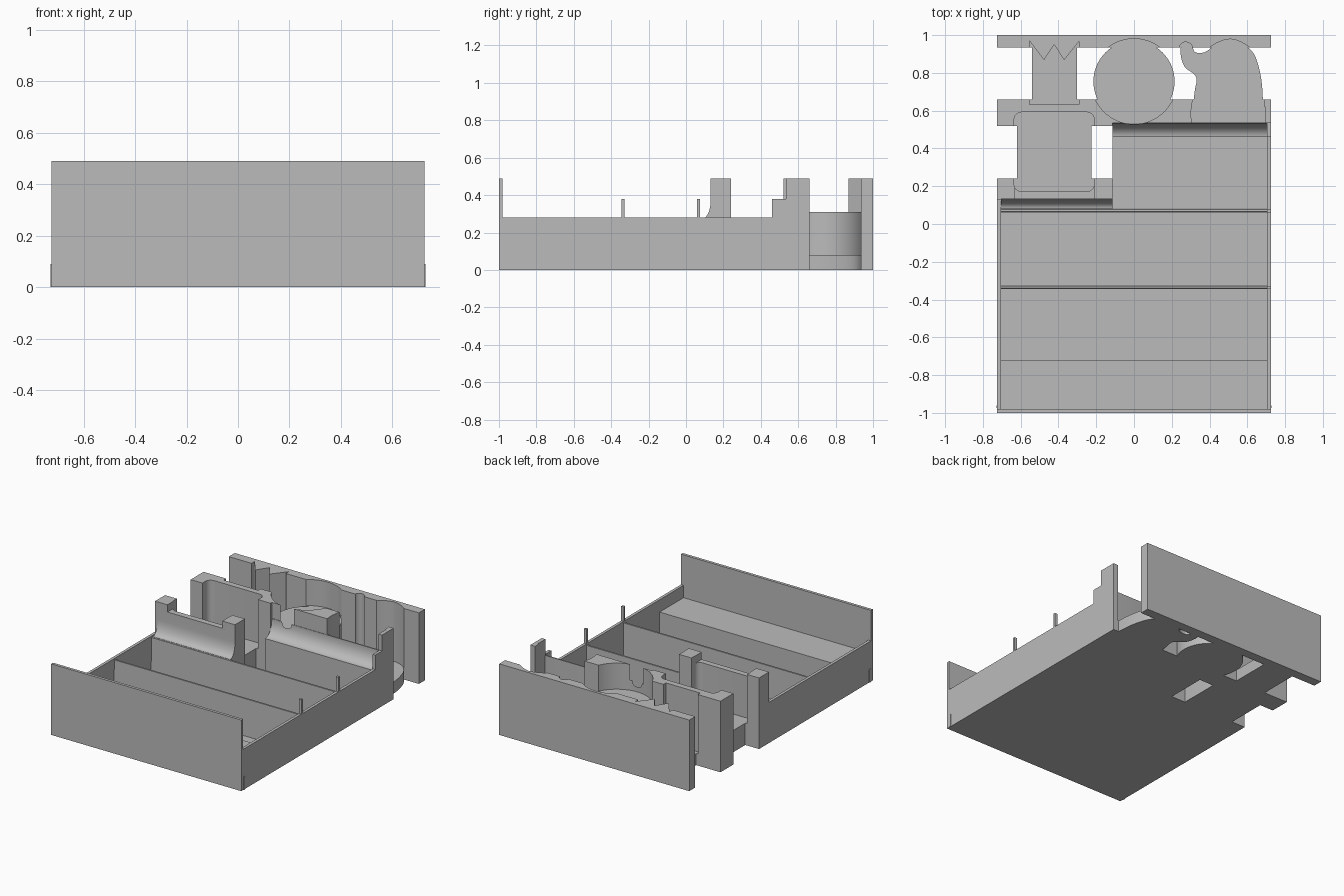
import bpy, bmesh, math

if "Cube" in bpy.data.objects:
    bpy.data.objects.remove(bpy.data.objects["Cube"])

grey = bpy.data.materials.new("plain grey")
grey.diffuse_color = (0.5, 0.5, 0.5, 1)
grey.use_nodes = True
grey.node_tree.nodes["Principled BSDF"].inputs["Base Color"].default_value = grey.diffuse_color


def prism(name, pts, lo, hi, axis="z", smooth=False):
    """Extrude an outline: (x, y) along z, or (y, z) along x."""
    def place(p, t):
        return (p[0], p[1], t) if axis == "z" else (t, p[0], p[1])
    bm = bmesh.new()
    a = [bm.verts.new(place(p, lo)) for p in pts]
    b = [bm.verts.new(place(p, hi)) for p in pts]
    bm.faces.new(a)
    bm.faces.new(b)
    for i in range(len(pts)):
        j = (i + 1) % len(pts)
        bm.faces.new((a[i], a[j], b[j], b[i]))
    bmesh.ops.recalc_face_normals(bm, faces=bm.faces)
    me = bpy.data.meshes.new(name)
    bm.to_mesh(me)
    bm.free()
    me.materials.append(grey)
    ob = bpy.data.objects.new(name, me)
    bpy.context.collection.objects.link(ob)
    if smooth:
        shade(ob)
    return ob


def shade(ob):
    bpy.ops.object.select_all(action="DESELECT")
    ob.select_set(True)
    bpy.context.view_layer.objects.active = ob
    bpy.ops.object.shade_smooth_by_angle(angle=math.radians(30))


def rect(x0, x1, y0, y1):
    return [(x0, y0), (x1, y0), (x1, y1), (x0, y1)]


def box(name, x0, x1, y0, y1, z0, z1):
    return prism(name, rect(x0, x1, y0, y1), z0, z1)


def rounded(x0, x1, y0, y1, r, n=6):
    pts = []
    for k, (cx, cy) in enumerate(rect(x0 + r, x1 - r, y0 + r, y1 - r)):
        for i in range(n + 1):
            t = math.pi * (1 + k / 2 + i / n / 2)
            pts.append((cx + r * math.cos(t), cy + r * math.sin(t)))
    return pts


def circle(cx, cy, r, n=64):
    return [(cx + r * math.cos(2 * math.pi * i / n),
             cy + r * math.sin(2 * math.pi * i / n)) for i in range(n)]


def closed_curve(ctrl, n=5):
    """Smooth closed outline through control points."""
    out, m = [], len(ctrl)
    for i in range(m):
        p = [ctrl[(i + k - 1) % m] for k in range(4)]
        for s in range(n):
            t = s / n
            out.append(tuple(0.5 * (2 * b + (c - a) * t + (2 * a - 5 * b + 4 * c - d) * t * t
                                    + (3 * b - a - 3 * c + d) * t ** 3) for a, b, c, d in zip(*p)))
    return out


def grow(pts, s, cx, cy):
    return [(cx + (x - cx) * s, cy + (y - cy) * s) for x, y in pts]


def scoop(y0, y1, z0, z1, back, top):
    """Side profile with a concave flare between two heights."""
    arc = [(y0 + (y1 - y0) * math.sin(i * math.pi / 20),
            z1 - (z1 - z0) * math.cos(i * math.pi / 20)) for i in range(11)]
    return [(back, 0), (y0, 0)] + arc + [(y1, top), (back, top)]


W, H, SIDE = 0.725, 0.49, 0.28

# tray floor and outer walls
box("floor", -W, W, -1, 0.14, 0, 0.015)
box("rear_floor", -0.115, W, 0.14, 0.47, 0, 0.015)
box("front_wall", -W, W, -1, -0.98, 0, H)
box("left_side_wall", -W, -0.705, -0.98, 0.14, 0, SIDE)
box("right_side_wall", 0.705, W, -0.98, 0.54, 0, SIDE)
box("right_wall_step", 0.705, W, 0.46, 0.54, SIDE, 0.38)
box("front_platform", -0.705, 0.705, -0.98, -0.72, 0.015, 0.195)

# dividers with a thin post at the right end
for i, y in enumerate((-0.345, 0.06)):
    prism(f"divider_{i + 1}", [(y, 0.015), (y + 0.022, 0.015), (y + 0.017, 0.27), (y + 0.005, 0.27)],
          -0.705, 0.705, "x")
    box(f"divider_post_{i + 1}", 0.705, W, y, y + 0.016, SIDE, 0.38)
for s in (-1, 1):
    box("side_tab", min(s * W, s * 0.729), max(s * W, s * 0.729), -0.975, -0.96, 0, 0.09)

# holder walls
left_wall = prism("left_holder_wall", scoop(0.08, 0.132, 0.27, 0.37, 0.24, H), -0.705, -0.115, "x")
left_post = box("left_holder_post", -W, -0.705, 0.13, 0.24, 0, H)
middle_left = box("middle_wall_left", -W, -0.115, 0.52, 0.66, 0, H)
middle_right = box("middle_wall_right", -0.115, W, 0.535, 0.66, 0, H)
flare = prism("rear_flare", scoop(0.46, 0.532, 0.27, 0.37, 0.54, 0.38), -0.115, 0.705, "x")
back_wall = prism("back_wall", [(-W, 1), (-W, 0.935), (-0.53, 0.935), (-0.53, 0.865), (-0.31, 0.865),
                                (-0.31, 0.935), (W, 0.935), (W, 1)], 0, H)

# token outlines
animal = closed_curve([(0.32, 0.545), (0.5, 0.54), (0.675, 0.545), (0.682, 0.66), (0.67, 0.79),
                       (0.635, 0.9), (0.577, 0.95), (0.508, 0.972), (0.434, 0.95), (0.376, 0.91),
                       (0.323, 0.91), (0.307, 0.945), (0.275, 0.957), (0.248, 0.935), (0.25, 0.88),
                       (0.27, 0.83), (0.312, 0.798), (0.332, 0.765), (0.32, 0.69)])
crown = [(-0.552, 0.633), (-0.29, 0.633), (-0.29, 0.968), (-0.37, 0.868), (-0.423, 0.95),
         (-0.476, 0.868), (-0.552, 0.968)]

# raised token seats
prism("square_seat", rounded(-0.62, -0.225, 0.185, 0.587, 0.035), 0, 0.15, smooth=True)
prism("round_seat", circle(0, 0.755, 0.215), 0, 0.31, smooth=True)
box("crown_seat", -0.54, -0.303, 0.645, 0.96, 0, 0.08)
prism("animal_seat", animal, 0, 0.08, smooth=True)

# pockets cut into the walls
pockets = [
    (prism("square_pocket", rounded(-0.635, -0.21, 0.172, 0.592, 0.04), 0.15, 1), (left_wall, middle_left)),
    (box("grip_notch", -0.63, -0.212, 0.1, 0.3, 0.44, 1), (left_wall,)),
    (prism("crown_pocket", crown, 0.08, 1), (middle_left, back_wall)),
    (prism("round_pocket", circle(0, 0.755, 0.226), 0.31, 1), (middle_left, middle_right, flare, back_wall)),
    (prism("animal_pocket", grow(animal, 1.03, 0.48, 0.75), 0.08, 1), (middle_right, back_wall)),
    (box("animal_front", 0.305, 0.697, 0.5345, 0.62, 0.08, 1), (middle_right,)),
]
for cutter, targets in pockets:
    for ob in targets:
        mod = ob.modifiers.new("pocket", "BOOLEAN")
        mod.operation = "DIFFERENCE"
        mod.solver = "EXACT"
        mod.object = cutter
        bpy.context.view_layer.objects.active = ob
        bpy.ops.object.modifier_apply(modifier=mod.name)
for cutter, _ in pockets:
    bpy.data.objects.remove(cutter)
for ob in (left_wall, middle_left, middle_right, flare, back_wall):
    shade(ob)
